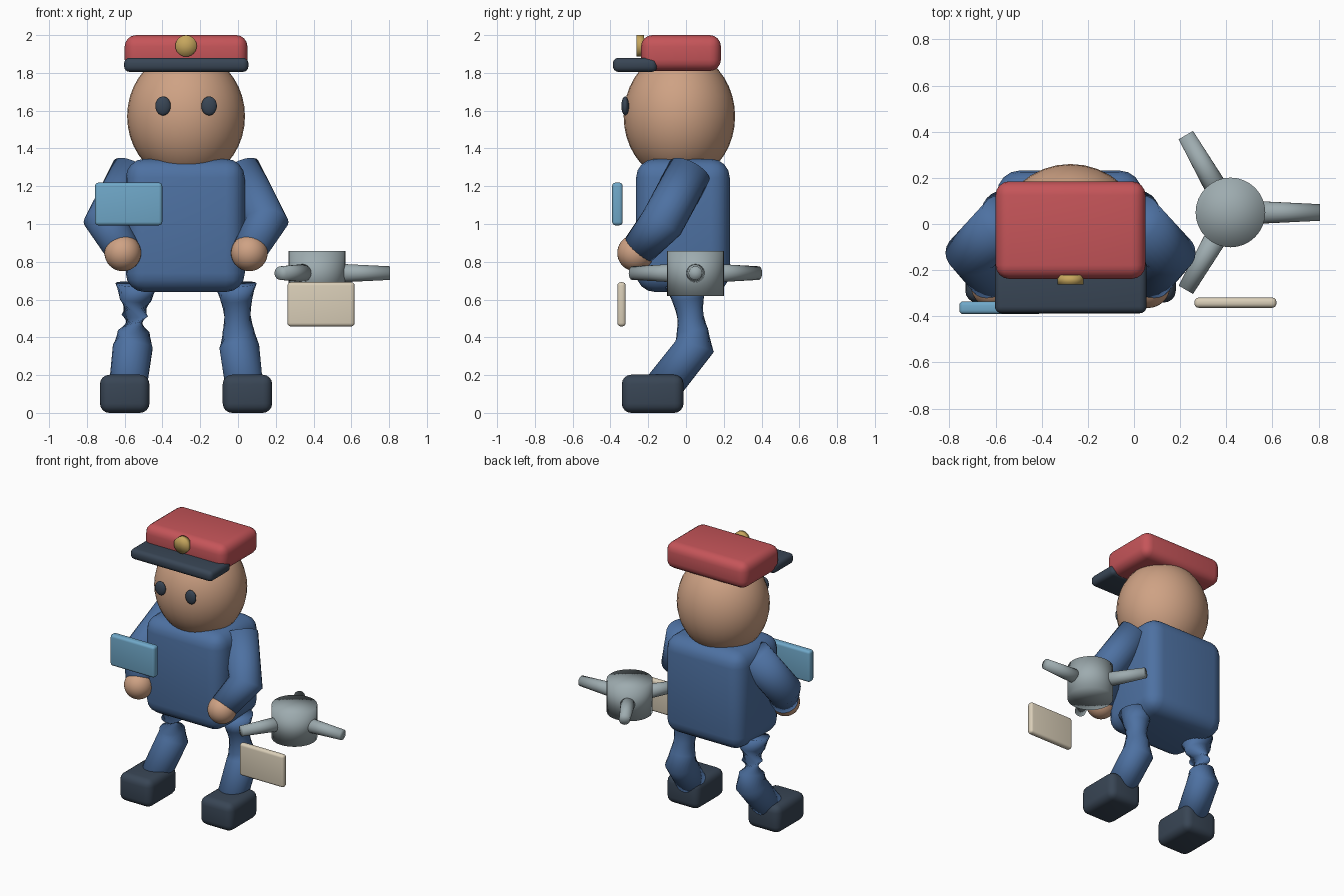
import bpy, bmesh
from math import cos, sin, pi, radians
from mathutils import Vector, Matrix

old = bpy.data.objects.get("Cube")
if old:
    bpy.data.objects.remove(old)

MID = -0.275  # body centre line


def material(name, r, g, b):
    m = bpy.data.materials.new(name)
    m.use_nodes = True
    m.diffuse_color = (r, g, b, 1)
    m.node_tree.nodes["Principled BSDF"].inputs["Base Color"].default_value = (r, g, b, 1)
    return m


SUIT = material("suit blue", 0.075, 0.165, 0.36)
SKIN = material("skin tan", 0.62, 0.36, 0.23)
RED = material("cap red", 0.56, 0.09, 0.10)
NAVY = material("dark navy", 0.04, 0.06, 0.09)
GOLD = material("badge gold", 0.56, 0.38, 0.11)
SKY = material("card blue", 0.16, 0.39, 0.58)
CREAM = material("parcel cream", 0.70, 0.62, 0.48)
GREY = material("metal grey", 0.34, 0.41, 0.43)


def finish(name, bm, mat):
    bmesh.ops.recalc_face_normals(bm, faces=bm.faces)
    mesh = bpy.data.meshes.new(name)
    bm.to_mesh(mesh)
    bm.free()
    mesh.materials.append(mat)
    mesh.shade_smooth()
    ob = bpy.data.objects.new(name, mesh)
    bpy.context.collection.objects.link(ob)
    return ob


def rounded_box(name, x, y, z, bevel, mat):
    """Box from (min, max) ranges with rounded edges."""
    bm = bmesh.new()
    bmesh.ops.create_cube(bm, size=1)
    for v in bm.verts:
        v.co = Vector([(r[0] + r[1]) / 2 + c * (r[1] - r[0]) for r, c in zip((x, y, z), v.co)])
    ob = finish(name, bm, mat)
    mod = ob.modifiers.new("round", 'BEVEL')
    mod.width = bevel
    mod.segments = 4
    return ob


def ball(name, centre, radii, mat):
    bm = bmesh.new()
    bmesh.ops.create_uvsphere(bm, u_segments=32, v_segments=20, radius=1,
                              matrix=Matrix.Translation(centre) @ Matrix.Diagonal((*radii, 1)))
    return finish(name, bm, mat)


def tube(name, points, radii, mat, twists=None, sides=24):
    """Capped tube through points; each ring can be twisted about the path."""
    pts = [Vector(p) for p in points]
    dirs = [(b - a).normalized() for a, b in zip(pts, pts[1:])]
    dirs = [dirs[0]] + [(a + b).normalized() for a, b in zip(dirs, dirs[1:])] + [dirs[-1]]
    bm = bmesh.new()
    rings = []
    for p, d, r, tw in zip(pts, dirs, radii, twists or [0] * len(pts)):
        ref = Vector((1, 0, 0)) if abs(d.x) < 0.8 else Vector((0, 0, 1))
        u = (ref - d * ref.dot(d)).normalized()
        w = d.cross(u)
        angles = [2 * pi * i / sides + radians(tw) for i in range(sides)]
        rings.append([bm.verts.new(p + r * (u * cos(a) + w * sin(a))) for a in angles])
    for a, b in zip(rings, rings[1:]):
        for i in range(sides):
            j = (i + 1) % sides
            bm.faces.new((a[i], a[j], b[j], b[i]))
    # fan caps
    for ring, p in ((rings[0], pts[0]), (rings[-1], pts[-1])):
        c = bm.verts.new(p)
        for i in range(sides):
            bm.faces.new((ring[i], ring[(i + 1) % sides], c))
    return finish(name, bm, mat)


# Body and head
rounded_box("torso", (-0.594, 0.036), (-0.264, 0.232), (0.64, 1.345), 0.1, SUIT)
ball("head", (MID, -0.035, 1.57), (0.312, 0.295, 0.345), SKIN)

# Cap with visor and badge
rounded_box("cap_crown", (-0.6, 0.05), (-0.238, 0.185), (1.81, 2.0), 0.06, RED)
rounded_box("cap_visor", (-0.603, 0.055), (-0.387, -0.152), (1.805, 1.88), 0.03, NAVY)
tube("cap_badge", [(MID, -0.262, 1.943), (MID, -0.222, 1.943)], [0.057] * 2, GOLD)

# Paired parts, offset from the centre line
for side, s in (("left", 1), ("right", -1)):
    def at(dx, y, z):
        return (MID + s * dx, y, z)

    ball(side + "_eye", at(0.122, -0.322, 1.625), (0.041, 0.02, 0.05), NAVY)
    tube(side + "_arm", [at(0.28, 0.02, 1.28), at(0.425, -0.125, 1.01), at(0.335, -0.255, 0.86)],
         [0.117, 0.117, 0.092], SUIT)
    ball(side + "_hand", at(0.335, -0.267, 0.847), (0.097,) * 3, SKIN)
    # thigh pinches in the middle because its rings are twisted
    hip, knee, ankle = Vector(at(0.262, 0.0, 0.68)), Vector(at(0.282, 0.045, 0.35)), at(0.308, -0.12, 0.14)
    tube(side + "_leg", [hip, hip.lerp(knee, 0.25), hip.lerp(knee, 0.5), hip.lerp(knee, 0.75), knee, ankle],
         [0.112, 0.084, 0.07, 0.084, 0.106, 0.1], SUIT, [0, 25, 50 * s, 75, 100, 100])
    cx = MID + s * 0.325
    rounded_box(side + "_shoe", (cx - 0.131, cx + 0.131), (-0.34, -0.013), (0.0, 0.202), 0.05, NAVY)

# Held card and hanging parcel
rounded_box("blue_card", (-0.757, -0.401), (-0.391, -0.335), (0.993, 1.219), 0.018, SKY)
rounded_box("cream_parcel", (0.262, 0.617), (-0.363, -0.319), (0.458, 0.692), 0.018, CREAM)

# Flying device with three tapered arms
hub = Vector((0.418, 0.05, 0.74))
tube("device_hub", [hub - Vector((0, 0, 0.12)), hub + Vector((0, 0, 0.117))], [0.151] * 2, GREY, sides=32)
for i in range(3):
    out = Vector((cos(2 * pi * i / 3), sin(2 * pi * i / 3), 0))
    tube("device_arm_%d" % (i + 1), [hub + out * 0.06, hub + out * 0.387], [0.052, 0.036], GREY)
